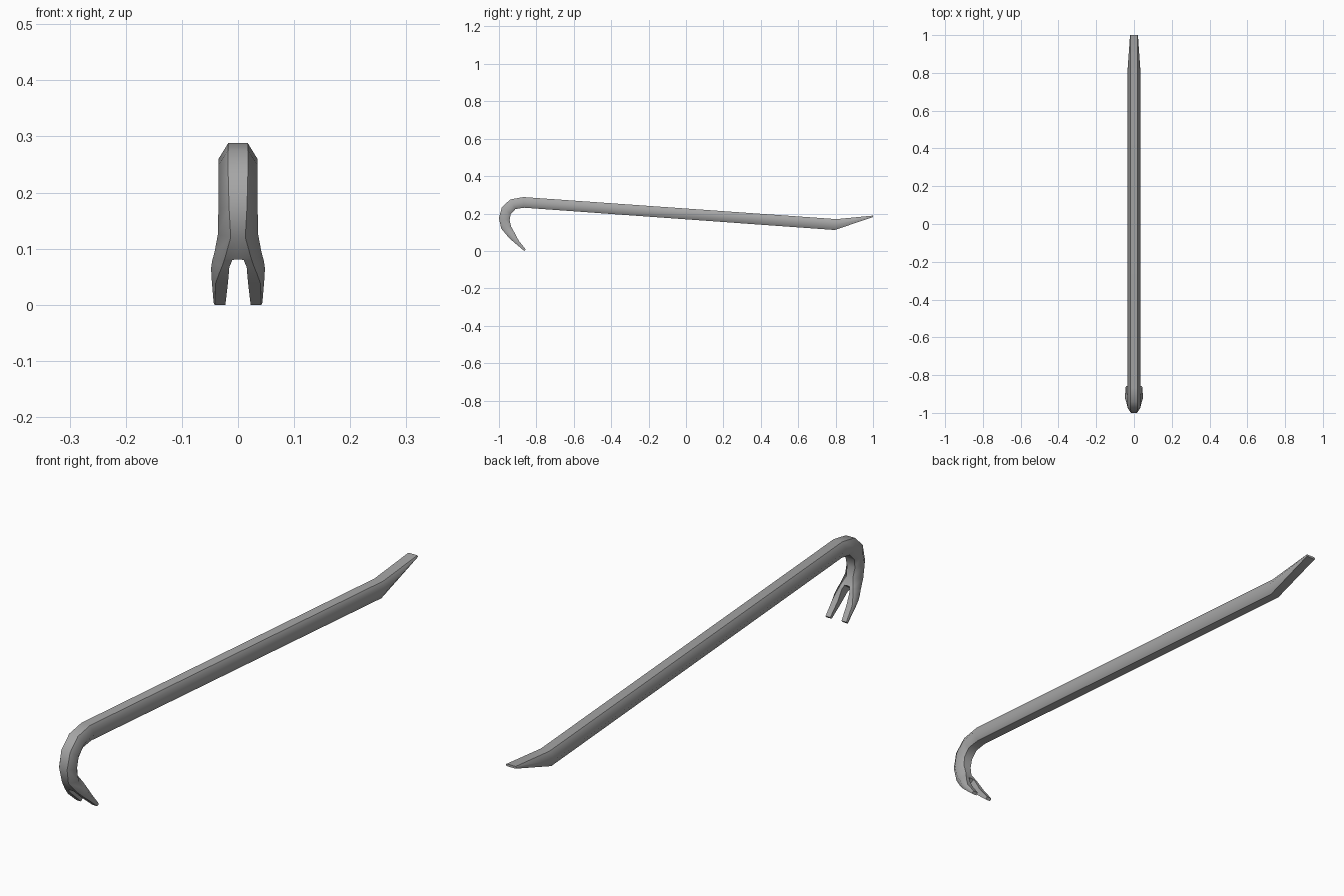
import bpy, bmesh, math

if "Cube" in bpy.data.objects:
    bpy.data.objects.remove(bpy.data.objects["Cube"])

# Half cross-sections from chisel tip to claw tip:
# outer (y, z), inner (y, z), flat half-width, side half-width, slot half-width
STATIONS = [
    ((1.0, .189), (1.0, .181), .018, .021, 0),          # chisel tip
    ((.805, .170), (.795, .112), .0175, .035, 0),       # chisel bend
    ((-.87, .288), (-.865, .231), .0175, .035, 0),      # start of hook
    ((-.94, .275), (-.912, .224), .0175, .035, 0),
    ((-.985, .233), (-.937, .197), .0175, .035, 0),
    ((-1.0, .175), (-.943, .165), .016, .035, 0),
    ((-.988, .120), (-.935, .130), .013, .036, 0),      # claw flare begins
    ((-.956, .081), (-.921, .105), .024, .042, 0),      # crotch of the slot
    ((-.955, .080), (-.920, .104), .0243, .0423, .010),
    ((-.942, .067), (-.913, .090), .029, .046, .0155),
    ((-.930, .055), (-.905, .075), .034, .048, .0165),
    ((-.910, .038), (-.893, .053), .040, .047, .018),
    ((-.865, .000), (-.857, .008), .0415, .0435, .0225),  # claw tip
]

# Loft one half of the hexagonal bar
bm = bmesh.new()
rings = []
for (oy, oz), (iy, iz), flat, side, slot in STATIONS:
    my, mz = (oy + iy) / 2, (oz + iz) / 2
    pts = [(slot, oy, oz), (flat, oy, oz), (side, my, mz), (flat, iy, iz), (slot, iy, iz)]
    rings.append([bm.verts.new(p) for p in pts])
for a, b in zip(rings, rings[1:]):
    for i in range(5):
        j = (i + 1) % 5
        quad = (a[i], a[j], b[j], b[i])
        if any(v.co.x > 1e-5 for v in quad):   # leave the centre plane open
            bm.faces.new(quad)
bm.faces.new(rings[0])
bm.faces.new(rings[-1])

# Mirror the half across x = 0
dup = bmesh.ops.duplicate(bm, geom=bm.verts[:] + bm.edges[:] + bm.faces[:])
for v in [g for g in dup["geom"] if isinstance(g, bmesh.types.BMVert)]:
    v.co.x *= -1
bmesh.ops.remove_doubles(bm, verts=bm.verts[:], dist=1e-5)
bmesh.ops.recalc_face_normals(bm, faces=bm.faces[:])

mesh = bpy.data.meshes.new("pry_bar")
bm.to_mesh(mesh)
bm.free()
bar = bpy.data.objects.new("pry_bar", mesh)
bpy.context.collection.objects.link(bar)

# Smooth the bends, keep the edges of the flats crisp
bpy.context.view_layer.objects.active = bar
bar.select_set(True)
bpy.ops.object.shade_smooth_by_angle(angle=math.radians(46))

# The outermost side ridges are shaded round
sides = [s[3] for s in STATIONS]
on_ridge = [any(abs(abs(v.co.x) - s) < 1e-5 for s in sides) for v in mesh.vertices]
for e in mesh.edges:
    if all(on_ridge[i] for i in e.vertices):
        e.use_edge_sharp = False

# Dark steel
steel = bpy.data.materials.new("dark_steel")
steel.diffuse_color = (.38, .38, .38, 1)
steel.use_nodes = True
steel.node_tree.nodes["Principled BSDF"].inputs["Base Color"].default_value = steel.diffuse_color
mesh.materials.append(steel)
